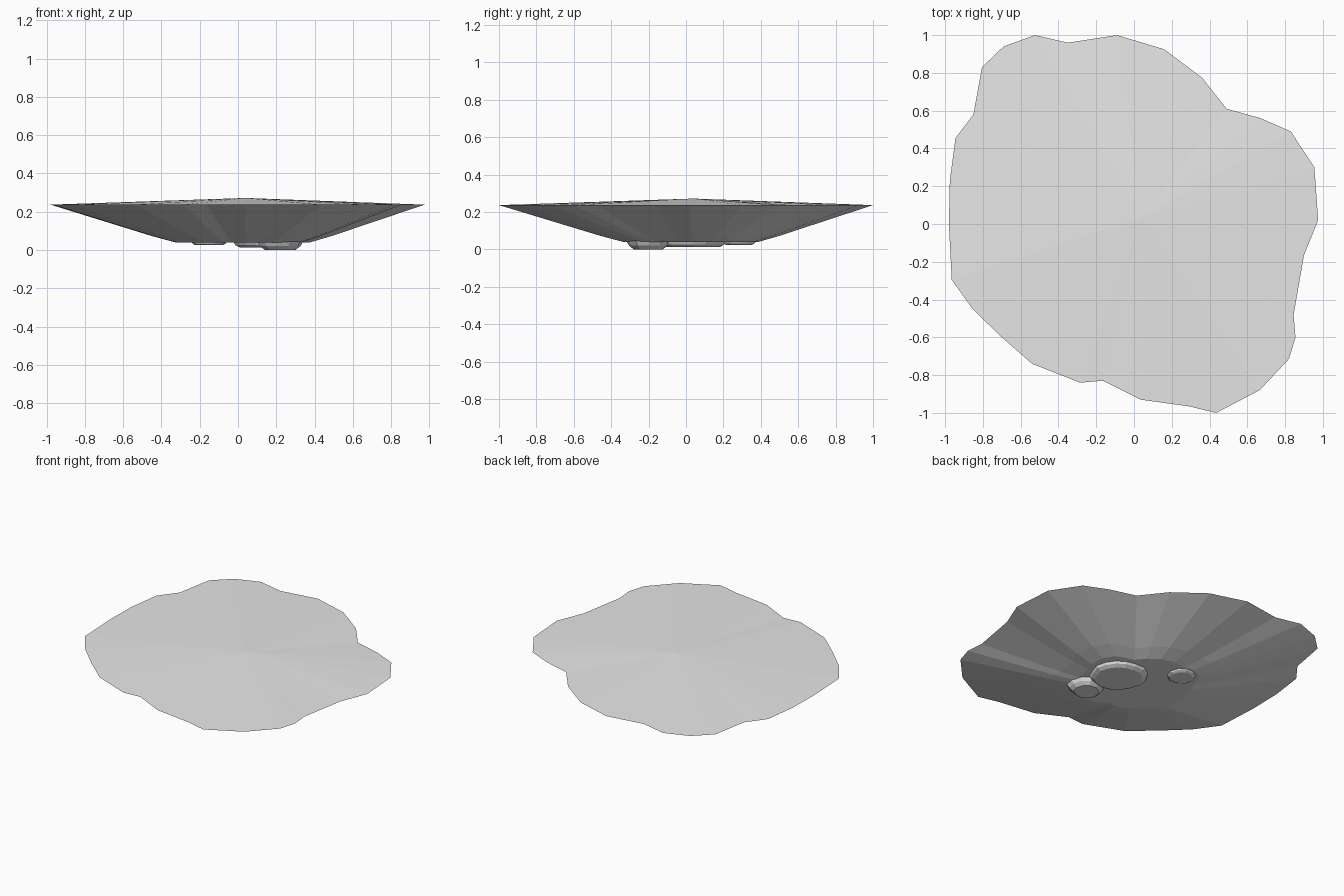
import bpy
import bmesh
import math
import random
from mathutils import Vector

random.seed(4)

default_cube = bpy.data.objects.get("Cube")
if default_cube:
    bpy.data.objects.remove(default_cube, do_unlink=True)

# One plain stone colour
stone = bpy.data.materials.new("pale grey stone")
stone.use_nodes = True
stone.diffuse_color = (0.8, 0.8, 0.8, 1)
stone.node_tree.nodes["Principled BSDF"].inputs["Base Color"].default_value = stone.diffuse_color

CENTRE = Vector((0.04, 0.04))


def make_object(name, bm):
    """Turn a bmesh into a flat-shaded stone object."""
    bmesh.ops.recalc_face_normals(bm, faces=bm.faces)
    mesh = bpy.data.meshes.new(name)
    bm.to_mesh(mesh)
    bm.free()
    mesh.materials.append(stone)
    obj = bpy.data.objects.new(name, mesh)
    bpy.context.collection.objects.link(obj)
    return obj


def add_ring(bm, outline, centre, scale, height):
    """Add the outline, shrunk towards a centre, at one height."""
    points = [centre + (point - centre) * scale for point in outline]
    return [bm.verts.new((p.x, p.y, height)) for p in points]


def bridge(bm, upper, lower):
    """Join two rings with a band of quads."""
    for i in range(len(upper)):
        j = (i + 1) % len(upper)
        bm.faces.new((upper[i], lower[i], lower[j], upper[j]))


def fan(bm, ring, centre, height):
    """Close a ring with triangles meeting at one point."""
    tip = bm.verts.new((centre.x, centre.y, height))
    for i in range(len(ring)):
        bm.faces.new((ring[i], ring[(i + 1) % len(ring)], tip))


# Irregular rim outline, anticlockwise from the left side
rim_outline = [Vector(p) for p in (
    (.975, .02), (.955, .3), (.83, .49), (.67, .56), (.49, .61),
    (.36, .775), (.16, .925), (-.09, 1), (-.35, .96), (-.525, 1),
    (-.69, .94), (-.805, .83), (-.85, .58), (-.945, .455), (-.975, .23),
    (-.98, 0), (-.965, -.295), (-.855, -.45), (-.7, -.6), (-.54, -.74),
    (-.285, -.84), (-.165, -.83), (.035, -.93), (.29, -.965), (.435, -1),
    (.665, -.88), (.82, -.715), (.855, -.6), (.845, -.48), (.9, -.165))]

# Slab: low crown above, folded slopes below, flat underside
bm = bmesh.new()
rim = add_ring(bm, rim_outline, CENTRE, 1, 0.237)
knee = add_ring(bm, rim_outline, CENTRE, 0.48, 0.073)
base = add_ring(bm, rim_outline, CENTRE, 0.36, 0.04)
fan(bm, rim, CENTRE, 0.272)
bridge(bm, rim, knee)
bridge(bm, knee, base)
fan(bm, base, CENTRE, 0.04)
make_object("island_slab", bm)


def make_knob(name, centre, radius, tip_scale, bottom, sides):
    """A rough, flat-ended boss hanging below the slab."""
    centre = Vector(centre)
    outline = []
    for i in range(sides):
        angle = math.tau * i / sides
        reach = radius * random.uniform(0.95, 1.05)
        outline.append(centre + Vector((math.cos(angle), math.sin(angle))) * reach)
    bm = bmesh.new()
    top = add_ring(bm, outline, centre, 1, 0.045)
    shoulder = add_ring(bm, outline, centre, (1 + tip_scale) / 2 + 0.04, (0.04 + bottom) / 2)
    end = add_ring(bm, outline, centre, tip_scale, bottom)
    bridge(bm, top, shoulder)
    bridge(bm, shoulder, end)
    fan(bm, end, centre, bottom)
    fan(bm, top, centre, 0.045)
    make_object(name, bm)


# Three bosses on the underside
make_knob("small_knob", (-0.15, 0.285), 0.095, 0.75, 0.025, 10)
make_knob("large_knob", (0.16, 0.04), 0.18, 0.8, 0.012, 16)
make_knob("low_knob", (0.22, -0.2), 0.12, 0.66, 0, 11)
